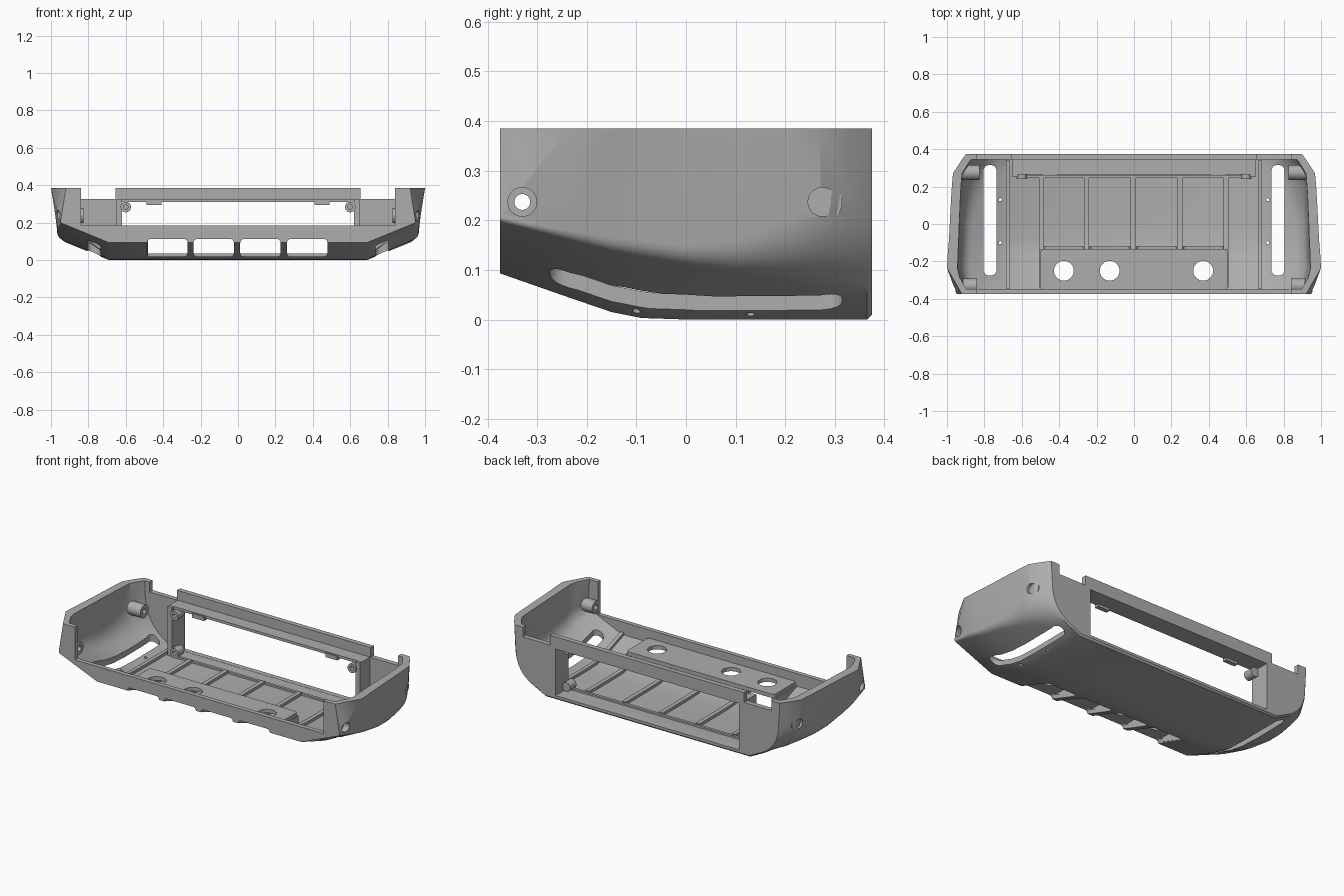
import bpy, bmesh, math
from mathutils import Matrix

if "Cube" in bpy.data.objects:
    bpy.data.objects.remove(bpy.data.objects["Cube"])

grey = bpy.data.materials.new("plain grey")
grey.use_nodes = True
colour = (0.42, 0.42, 0.42, 1)
grey.diffuse_color = colour
grey.node_tree.nodes["Principled BSDF"].inputs["Base Color"].default_value = colour

TOP = 0.385
# y, half width at rim, half width low, height of lower corner, underside height, corner radius
STATIONS = [
    (-.375, .92, .95, .2, .093, .01), (-.235, 1, .965, .165, .044, .015),
    (-.15, .995, .965, .145, .015, .02), (-.09, .99, .965, .135, .003, .025),
    (0, .985, .965, .12, 0, .03), (.1, .98, .96, .11, 0, .05),
    (.2, .974, .957, .11, 0, .09), (.27, .968, .95, .11, 0, .12),
    (.33, .93, .915, .11, 0, .13), (.365, .905, .89, .1, 0, .13),
    (.375, .897, .88, .105, .01, .12)]


def station(y):
    """Linear interpolation of the station table."""
    for a, b in zip(STATIONS, STATIONS[1:]):
        if y <= b[0]:
            t = (y - a[0]) / (b[0] - a[0])
            return [p + (q - p) * t for p, q in zip(a, b)]
    return STATIONS[-1]


def finish(bm, name):
    bmesh.ops.recalc_face_normals(bm, faces=bm.faces)
    mesh = bpy.data.meshes.new(name)
    bm.to_mesh(mesh)
    bm.free()
    mesh.materials.append(grey)
    ob = bpy.data.objects.new(name, mesh)
    bpy.context.collection.objects.link(ob)
    return ob


def loft(name, rings):
    bm = bmesh.new()
    rows = [[bm.verts.new(p) for p in ring] for ring in rings]
    n = len(rows[0])
    for a, b in zip(rows, rows[1:]):
        for i in range(n):
            j = (i + 1) % n
            bm.faces.new((a[i], a[j], b[j], b[i]))
    bm.faces.new(rows[0])
    bm.faces.new(rows[-1])
    bmesh.ops.recalc_face_normals(bm, faces=bm.faces)
    bmesh.ops.triangulate(bm, faces=[f for f in bm.faces if len(f.verts) == 4])
    return finish(bm, name)


def section(y, wall=0, floor=0, extra=0):
    """U-shaped body section with a rounded lower corner."""
    _, wt, wl, zc, zb, r = station(y)
    wt, wl, zc, zb = wt - wall, wl - wall, zc + floor * .8, zb + floor
    r += wall * .8
    xb = .69 - floor * .4
    up = (TOP - zc) / math.hypot(wt - wl, TOP - zc)
    slope = math.hypot(wl - xb, zc - zb)
    a = (wl + (wt - wl) * r / (TOP - zc), zc + r * up)
    b = (wl + (xb - wl) * r / slope, zc + (zb - zc) * r / slope)
    half = [(wt, TOP + extra)]
    for i in range(9):
        t = i / 8
        half.append(tuple((1-t)**2 * a[k] + 2*t*(1-t) * (wl, zc)[k] + t*t * b[k] for k in (0, 1)))
    half.append((xb, zb))
    return [(x, y, z) for x, z in half] + [(-x, y, z) for x, z in reversed(half)]


def box(name, x0, x1, y0, y1, z0, z1, bevel=0, axis=2):
    bm = bmesh.new()
    bmesh.ops.create_cube(bm, size=1)
    for v in bm.verts:
        v.co = [lo + (c + .5) * (hi - lo)
                for c, lo, hi in zip(v.co, (x0, y0, z0), (x1, y1, z1))]
    if bevel:
        edges = [e for e in bm.edges
                 if abs((e.verts[0].co - e.verts[1].co).normalized()[axis]) > .9]
        bmesh.ops.bevel(bm, geom=edges, offset=bevel, segments=6, profile=.5, affect='EDGES')
    return finish(bm, name)


def rod(name, centre, r, length, axis):
    bm = bmesh.new()
    rot = {'X': Matrix.Rotation(math.pi/2, 4, 'Y'),
           'Y': Matrix.Rotation(math.pi/2, 4, 'X'), 'Z': Matrix()}[axis]
    bmesh.ops.create_cone(bm, cap_ends=True, segments=32, radius1=r, radius2=r,
                          depth=length, matrix=Matrix.Translation(centre) @ rot)
    return finish(bm, name)


def strip(name, x0, x1, y0, y1, lift, height, top=None):
    """Rib following the underside curve."""
    ys = [y0] + [s[0] for s in STATIONS if y0 < s[0] < y1] + [y1]
    rings = []
    for y in ys:
        z = station(y)[4]
        hi = top if top else z + height
        rings.append([(x0, y, z + lift), (x1, y, z + lift), (x1, y, hi), (x0, y, hi)])
    return loft(name, rings)


def cut(target, *cutters):
    for c in cutters:
        c.hide_render = True
        mod = target.modifiers.new("cut", 'BOOLEAN')
        mod.operation = 'DIFFERENCE'
        mod.solver = 'EXACT'
        mod.object = c
        bpy.context.view_layer.objects.active = target
        bpy.ops.object.modifier_apply(modifier=mod.name)
        bpy.data.objects.remove(c)


# Hollow body
body = loft("body_shell", [section(s[0]) for s in STATIONS])
inner_ys = [-.348] + [s[0] for s in STATIONS[1:-2]] + [.345]
cut(body, loft("cavity", [section(y, .045, .025, .1) for y in inner_ys]))

# Low front edge and open back window
cut(body, box("front_gap", -.84, .84, -.5, -.3, .185, .6),
    box("window", -.62, .62, .3, .5, .026, .31))

# Underside vents
vents = [-.378, -.13, .12, .37]
for x in vents:
    cut(body, box("vent", x - .108, x + .108, -.5, -.12, .018, .112, .02, 1))

# Mirrored openings: top notches, bottom slots, side screw holes
for s in (-1, 1):
    a, b = sorted((s * .655, s * .84))
    cut(body, box("notch", a, b, .25, .5, .325, .6))
    a, b = sorted((s * .735, s * .805))
    cut(body, box("slot", a, b, -.275, .315, -.1, .2, .03))
    cut(body, rod("rear_recess", (s * 1.045, .275, .237), .029, .2, 'X'))
    for y in (-.1, .13):
        cut(body, rod("pin_hole", (s * .715, y, .05), .008, .2, 'Z'))

    # Screw bosses inside the ends
    boss = rod("rear_side_boss", (s * .88, .275, .237), .04, .11, 'X')
    cut(boss, rod("bore", (s * .83, .275, .237), .015, .1, 'X'))
    front_boss = rod("front_side_boss", (s * .88, -.33, .237), .038, .08, 'X')
    for part in (body, front_boss):
        cut(part, rod("bore", (s * .9, -.33, .237), .016, .4, 'X'),
            rod("recess", (s * 1.025, -.33, .237), .029, .2, 'X'))

    # Edge ribs along the floor
    a, b = sorted((s * .662, s * .685))
    strip("floor_edge_rib", a, b, -.345, .34, .012, .042)

    # Window cheeks, corner bosses and tabs
    a, b = sorted((s * .62, s * .65))
    box("window_cheek", a, b, .25, .36, .015, .325)
    for z in (.283, .055):
        boss = rod("window_boss", (s * .6, .27, z), .028, .06, 'Y')
        cut(boss, rod("bore", (s * .6, .25, z), .012, .08, 'Y'))
    box("window_tab", s * .45 - .04, s * .45 + .04, .258, .285, .295, .32)

# Shelf behind the top bar
box("window_shelf", -.65, .65, .265, .35, .31, .326)

# Raised duct plate with round holes
plate = box("duct_plate", -.5, .5, -.352, -.135, .112, .135, .02)
for x in (-.375, -.13, .37):
    cut(plate, rod("round_hole", (x, -.25, .12), .053, .2, 'Z'))

# Duct dividers and floor ribs
for x in (-.495, -.253, -.005, .245, .492):
    strip("duct_divider", x - .013, x + .013, -.35, -.137, .006, 0, .114)
    strip("floor_rib", x - .013, x + .013, -.14, .25, .012, .042)
strip("floor_cross_rib", -.62, .62, .245, .262, .012, .036)

# Shading
bpy.ops.object.select_all(action='DESELECT')
for ob in bpy.context.scene.objects:
    if ob.type == 'MESH':
        ob.select_set(True)
        bpy.context.view_layer.objects.active = ob
bpy.ops.object.shade_smooth_by_angle(angle=math.radians(28))
